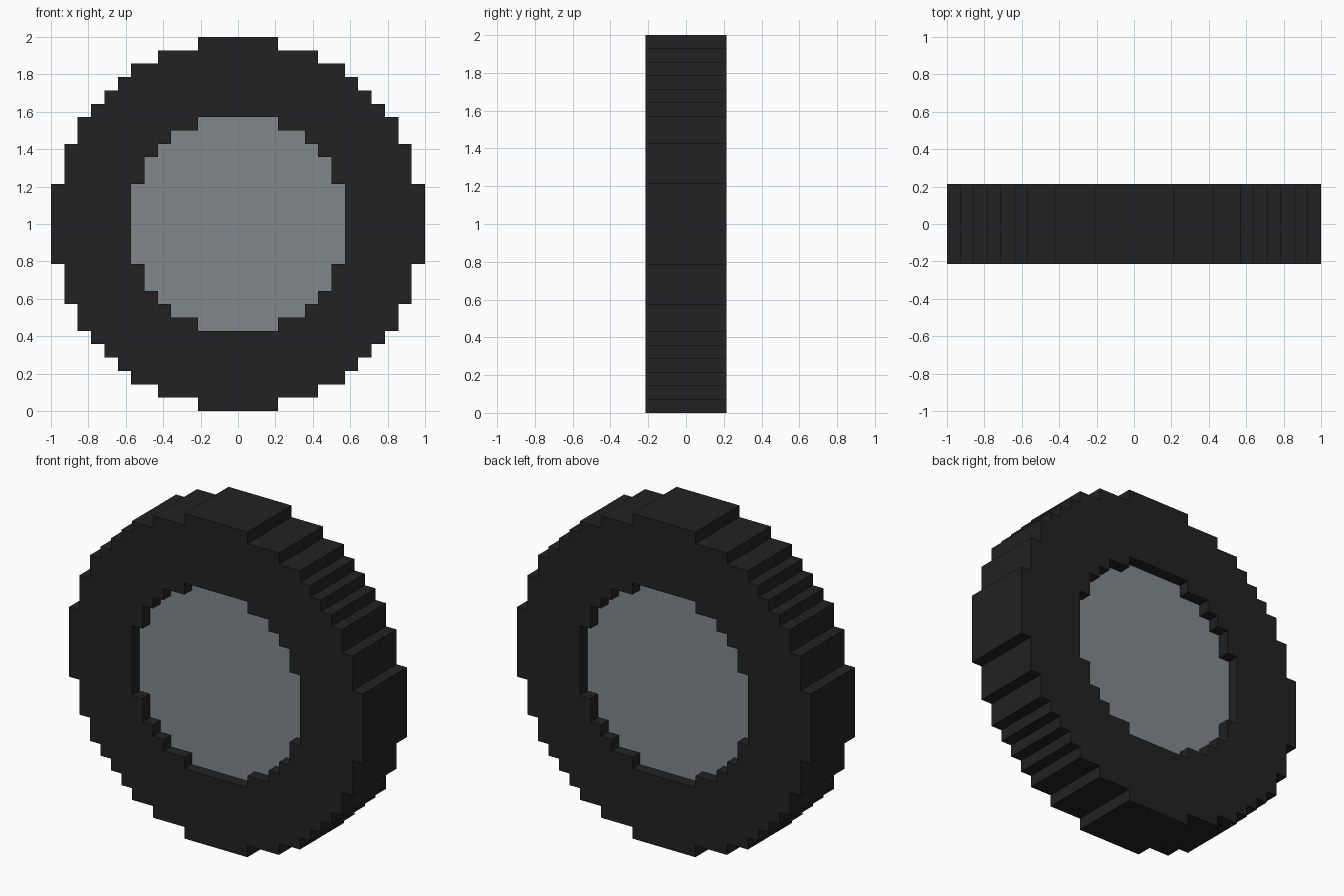
import bpy
import bmesh
from mathutils import Vector

cube = bpy.data.objects.get("Cube")
if cube:
    bpy.data.objects.remove(cube, do_unlink=True)

U = 2 / 28  # one step of the blocky grid

# Outward corners of one quarter, from the top round to the side, in steps
TYRE = [(3, 14), (6, 13), (8, 12), (9, 11), (10, 10), (11, 9), (12, 8), (13, 6), (14, 3)]
RIM = [(3, 8), (5, 7), (6, 6), (7, 5), (8, 3)]


def material(name, colour):
    mat = bpy.data.materials.new(name)
    mat.use_nodes = True
    mat.diffuse_color = (*colour, 1)
    bsdf = mat.node_tree.nodes["Principled BSDF"]
    bsdf.inputs["Base Color"].default_value = (*colour, 1)
    bsdf.inputs["Roughness"].default_value = 0.8
    return mat


def stepped_circle(corners):
    """Full stepped outline, mirrored from one quarter."""
    quarter = []
    for i, (x, z) in enumerate(corners):
        if i:
            quarter.append((corners[i - 1][0], z))  # inward corner
        quarter.append((x, z))
    lower = [(x, -z) for x, z in reversed(quarter)]
    right = quarter + lower
    return right + [(-x, z) for x, z in reversed(right)]


def slab(name, outlines, half_depth, mat):
    """Fill nested outlines and extrude them evenly along y."""
    bm = bmesh.new()
    edges = []
    for outline in outlines:
        verts = [bm.verts.new((x * U, -half_depth * U, z * U + 1)) for x, z in outline]
        edges += [bm.edges.new((a, b)) for a, b in zip(verts, verts[1:] + verts[:1])]
    bmesh.ops.triangle_fill(bm, edges=edges, use_beauty=True, normal=Vector((0, -1, 0)))
    result = bmesh.ops.extrude_face_region(bm, geom=bm.faces[:], use_keep_orig=True)
    moved = [v for v in result["geom"] if isinstance(v, bmesh.types.BMVert)]
    bmesh.ops.translate(bm, verts=moved, vec=(0, 2 * half_depth * U, 0))
    bmesh.ops.recalc_face_normals(bm, faces=bm.faces[:])
    mesh = bpy.data.meshes.new(name)
    bm.to_mesh(mesh)
    bm.free()
    mesh.materials.append(mat)
    obj = bpy.data.objects.new(name, mesh)
    bpy.context.collection.objects.link(obj)
    return obj


rubber = material("black rubber", (0.016, 0.016, 0.016))
metal = material("grey metal", (0.22, 0.25, 0.26))

# Tyre ring, with the hub disc set one step in on both sides
slab("tyre", [stepped_circle(TYRE), stepped_circle(RIM)], 3, rubber)
slab("hub", [stepped_circle(RIM)], 2, metal)
